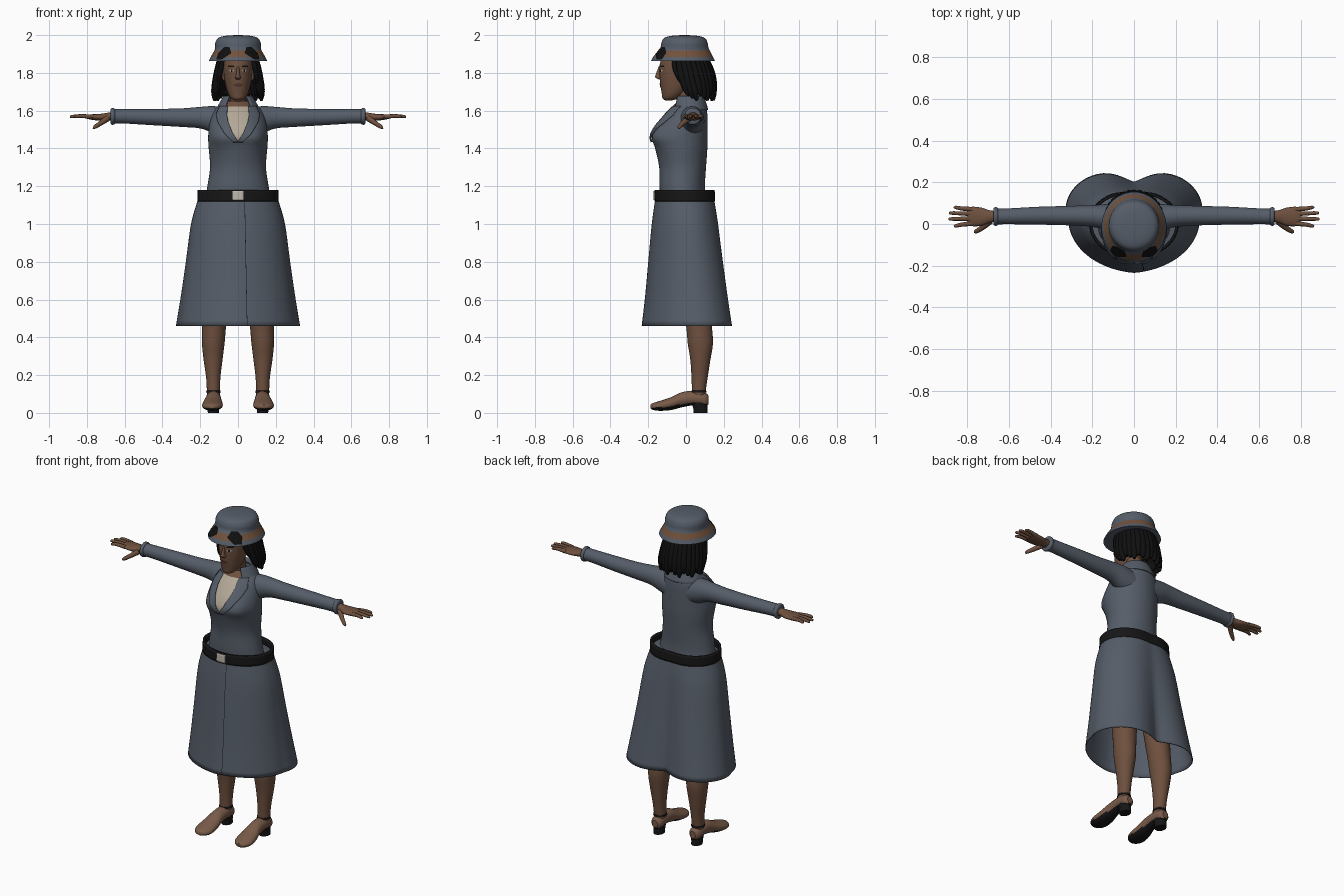
import bpy, bmesh, math
from mathutils import Vector
from mathutils.bvhtree import BVHTree

cube = bpy.data.objects.get("Cube")
if cube:
    bpy.data.objects.remove(cube, do_unlink=True)

X, Y, Z = Vector((1, 0, 0)), Vector((0, 1, 0)), Vector((0, 0, 1))


def material(name, *rgb):
    mat = bpy.data.materials.new(name)
    mat.use_nodes = True
    color = (*rgb, 1)
    mat.diffuse_color = color
    bsdf = mat.node_tree.nodes["Principled BSDF"]
    bsdf.inputs["Base Color"].default_value = color
    bsdf.inputs["Roughness"].default_value = .8
    return mat


WOOL = material("blue grey wool", .092, .11, .14)
SKIN = material("brown skin", .155, .08, .048)
HAIR = material("black hair", .005, .005, .005)
LEATHER = material("black leather", .008, .008, .009)
SHIRT = material("cream shirt", .45, .39, .31)
BUCKLE = material("pale buckle", .5, .46, .4)
BAND = material("brown hat band", .17, .085, .045)
SHOE = material("tan shoe", .19, .105, .066)
LIPS = material("dark lips", .09, .035, .026)
EYE = material("eye white", .4, .37, .33)


def finish(name, bm, mats, rule=None, thick=0, panel=False):
    """Orient faces outward, colour by rule, and make a smooth object."""
    bm.normal_update()
    mid = sum((v.co for v in bm.verts), Vector()) / len(bm.verts)
    facing = sum((-f.normal.y if panel else f.normal.dot(f.calc_center_median() - mid))
                 * f.calc_area() for f in bm.faces)
    if facing < 0:
        bmesh.ops.reverse_faces(bm, faces=bm.faces[:])
        bm.normal_update()
    if rule:
        for f in bm.faces:
            f.material_index = int(rule(f.calc_center_median(), f.normal))
    mesh = bpy.data.meshes.new(name)
    bm.to_mesh(mesh)
    bm.free()
    obj = bpy.data.objects.new(name, mesh)
    bpy.context.collection.objects.link(obj)
    for m in mats:
        mesh.materials.append(m)
    if thick:
        mod = obj.modifiers.new("thickness", "SOLIDIFY")
        mod.thickness, mod.offset = thick, -1
    bpy.ops.object.select_all(action="DESELECT")
    obj.select_set(True)
    bpy.context.view_layer.objects.active = obj
    bpy.ops.object.shade_smooth_by_angle(angle=math.radians(50))
    return obj


def smooth_path(keys, steps):
    """Catmull-Rom interpolation through tuples of numbers."""
    out = []
    for i in range(len(keys) - 1):
        p = [keys[max(0, min(len(keys) - 1, i + k))] for k in (-1, 0, 1, 2)]
        for j in range(steps):
            t = j / steps
            out.append([b + .5 * t * (c - a + t * (2*a - 5*b + 4*c - d + t * (3*(b - c) + d - a)))
                        for a, b, c, d in zip(*p)])
    return out + [list(keys[-1])]


def loft(name, keys, mats, u=X, v=Y, n=32, steps=4, shape=None, rule=None,
         arc=None, caps=True, thick=0, side=1):
    """Skin elliptical rings given as (x, y, z, u radius, v radius)."""
    bm = bmesh.new()
    a0, a1 = [math.radians(a) for a in (arc or (0, 360))]
    count = n + 1 if arc else n
    rows = []
    for x, y, z, ru, rv in smooth_path(keys, steps):
        row = []
        for i in range(count):
            a = a0 + (a1 - a0) * i / n
            m = shape(a, z) if shape else 1
            co = (Vector((x, y, z)) + u * max(ru, .001) * m * math.cos(a)
                  + v * max(rv, .001) * m * math.sin(a))
            co.x *= side
            row.append(bm.verts.new(co))
        rows.append(row)
    for lo, hi in zip(rows, rows[1:]):
        for i in range(n):
            k = (i + 1) % count
            bm.faces.new((lo[i], lo[k], hi[k], hi[i]))
    if caps and not arc:
        bm.faces.new(rows[0])
        bm.faces.new(rows[-1])
    return finish(name, bm, mats, rule, thick)


def tube(name, points, mat, side=1, n=10):
    """Tapered round strand through (x, y, z, radius) points."""
    d = Vector(points[-1][:3]) - Vector(points[0][:3])
    u = d.orthogonal().normalized()
    return loft(name, [(*p, p[3]) for p in points], [mat], u, d.cross(u).normalized(),
                n=n, steps=3, side=side)


def drape(name, target, rows, mat, lift=.003, thick=0, side=1, cols=8, steps=6):
    """Panel laid on the front of target, from rows of (z, x from, x to)."""
    mesh = target.data
    tree = BVHTree.FromPolygons([p.co for p in mesh.vertices],
                                [p.vertices[:] for p in mesh.polygons])
    bm = bmesh.new()
    grid = []
    for (za, a, b), (zb, c, d) in zip(rows, rows[1:]):
        for j in range(steps + 1):
            t = j / steps
            if j == 0 and grid:
                continue
            z, lo, hi = za + (zb - za) * t, a + (c - a) * t, b + (d - b) * t
            line = []
            for i in range(cols + 1):
                p = Vector((side * (lo + (hi - lo) * i / cols), -1, z))
                hit = tree.ray_cast(p, Y)[0]
                if hit is None:
                    hit = tree.find_nearest(Vector((p.x, -.1, z)))[0]
                line.append(bm.verts.new(hit - Y * lift))
            grid.append(line)
    for lo, hi in zip(grid, grid[1:]):
        for i in range(cols):
            bm.faces.new((lo[i], lo[i + 1], hi[i + 1], hi[i]))
    return finish(name, bm, [mat], thick=thick, panel=True)


# Jacket body, with open neckline
def bust(a, z):
    lobes = sum(math.exp(-((math.degrees(a) - c) / 20) ** 2) for c in (235, 305))
    return 1 + .09 * lobes * math.exp(-((z - 1.46) / .06) ** 2)


torso = loft("jacket_body", [
    (0, -.015, 1.12, .175, .12), (0, -.02, 1.2, .162, .12), (0, -.018, 1.3, .148, .124),
    (0, -.025, 1.4, .155, .138), (0, -.033, 1.46, .158, .147), (0, -.022, 1.52, .152, .136),
    (0, 0, 1.58, .137, .113), (0, .015, 1.62, .112, .09), (0, .018, 1.65, .07, .06)],
    [WOOL, SKIN], n=48, steps=6, shape=bust,
    rule=lambda c, n: c.z > 1.615 and abs(c.x) < .06 and c.y < .01)
drape("shirt_front", torso, [(1.622, -.068, .068), (1.56, -.06, .06), (1.48, -.03, .03),
                             (1.43, -.002, .002)], SHIRT)
loft("collar", [(0, .015, 1.655, .064, .062), (0, .015, 1.678, .074, .074),
                (0, .017, 1.65, .093, .087), (0, .018, 1.605, .118, .1)],
     [WOOL], arc=(-52, 232), thick=.006)

# Skirt with soft folds, and belt
def folds(a, z):
    s = math.sin(a)
    if s > 0:
        notch = math.exp(-((math.degrees(a) - 90) / 18) ** 2)
        m = .03 + .17 * abs(math.sin(2 * a)) - .175 * notch
    else:
        m = .03 - .05 * abs(math.sin(2 * a)) - .04 * s ** 4
    return 1 + m * min(1, .25 + 1.12 * (1.13 - min(z, 1.13)))


skirt = loft("skirt", [
    (0, -.005, 1.15, .207, .155), (0, -.005, 1.12, .213, .16), (0, -.004, 1, .244, .178),
    (0, -.002, .8, .266, .199), (0, 0, .62, .286, .218), (0, 0, .46, .305, .237)],
    [WOOL], n=72, shape=folds, caps=False, thick=.005)
drape("skirt_seam", skirt, [(1.12, .034, .037), (.465, .047, .05)], LEATHER,
      lift=.0015, cols=1, steps=16)
loft("skirt_top", [(0, -.005, 1.14, .205, .153), (0, -.005, 1.15, .15, .11)],
     [WOOL], shape=folds)
belt = loft("belt", [(0, -.005, 1.12, .213, .163), (0, -.005, 1.18, .211, .161)],
            [LEATHER], n=72, shape=folds, caps=False, thick=.014)
drape("belt_buckle", belt, [(1.175, -.03, .03), (1.126, -.03, .03)], BUCKLE, .006, .006)

# Head and neck
loft("neck", [(0, .02, 1.58, .05, .05), (0, .005, 1.64, .045, .047),
              (0, -.01, 1.73, .045, .05)], [SKIN])
head = loft("head", [
    (0, -.093, 1.653, .014, .014), (0, -.082, 1.665, .036, .042), (0, -.068, 1.69, .052, .06),
    (0, -.05, 1.73, .065, .085), (0, -.04, 1.78, .074, .1), (0, -.03, 1.84, .079, .11),
    (0, -.02, 1.9, .075, .1)], [SKIN])
loft("nose", [(0, -.136, 1.835, .006, .008), (0, -.147, 1.79, .01, .014),
              (0, -.146, 1.776, .016, .016), (0, -.138, 1.766, .01, .008)], [SKIN], n=12)
drape("mouth", head, [(1.745, -.012, .012), (1.737, -.026, .026), (1.726, -.012, .012)], LIPS)
for s, tag in ((1, "left"), (-1, "right")):
    drape(tag + "_eye", head, [(1.818, .026, .04), (1.812, .02, .047), (1.806, .026, .04)],
          EYE, side=s, steps=2)
    drape(tag + "_pupil", head, [(1.818, .029, .038), (1.806, .029, .038)], HAIR, .005,
          side=s, steps=2, cols=3)
    drape(tag + "_eyebrow", head, [(1.838, .025, .05), (1.83, .014, .056)], HAIR,
          side=s, steps=2)
    loft(tag + "_ear", [(.074, .002, 1.76, .005, .006), (.08, .004, 1.785, .01, .017),
                        (.08, .008, 1.81, .008, .014), (.076, .008, 1.82, .003, .004)],
         [SKIN], n=12, side=s)

# Bobbed hair made of hanging locks over an inner shell
loft("hair_shell", [(0, -.005, 1.9, .1, .12), (0, .01, 1.82, .106, .125),
                    (0, .035, 1.74, .118, .112), (0, .05, 1.685, .122, .098)],
     [HAIR], arc=(-18, 198), thick=.02)


def lock(name, degrees, length, size):
    c, s = math.cos(math.radians(degrees)), math.sin(math.radians(degrees))
    ring = ((.095, .11, -.005, 0), (.11, .122, .012, .4), (.122, .11, .035, .8), (.125, .1, .047, 1))
    pts = [(rx * c, cy + ry * s, 1.88 - length * t, size * w)
           for (rx, ry, cy, t), w in zip(ring, (.7, 1, 1, .35))]
    tube(name, pts, HAIR)


for i in range(19):
    lock("hair_lock", -18 + i * 12, .215 + .012 * (i % 3 - 1), .021)
for angle in (-34, 214):
    lock("front_hair_lock", angle, .15, .014)

# Hat with sloping brim and band
hat = loft("hat", [
    (0, -.016, 1.862, .156, .17), (0, -.015, 1.885, .144, .158), (0, -.011, 1.918, .125, .137),
    (0, -.008, 1.935, .122, .127), (0, -.008, 1.96, .12, .122), (0, -.008, 1.984, .106, .108),
    (0, -.008, 1.996, .07, .072), (0, -.008, 2, .012, .012)],
    [WOOL, BAND], n=48, caps=True, rule=lambda c, n: 1.885 < c.z < 1.918)
for s, tag in ((1, "left"), (-1, "right")):
    drape(tag + "_hat_patch", hat, [(1.936, .045, .075), (1.905, .035, .105),
                                    (1.872, .085, .115)], HAIR, .004, side=s)

# Everything that comes in pairs
for s, tag in ((1, "left"), (-1, "right")):
    drape(tag + "_lapel", torso, [(1.625, .056, .098), (1.58, .06, .118), (1.54, .052, .108),
                                  (1.48, .027, .072), (1.432, -.002, .026)],
          WOOL, .012, .009, side=s)
    loft(tag + "_sleeve", [
        (.06, .03, 1.535, .07, .08), (.13, .033, 1.552, .063, .072), (.2, .038, 1.563, .052, .057),
        (.3, .04, 1.563, .047, .049), (.45, .04, 1.566, .043, .043), (.6, .037, 1.57, .038, .038),
        (.66, .036, 1.57, .038, .038)], [WOOL], Y, Z, side=s)
    loft(tag + "_cuff", [(.652, .036, 1.57, .039, .039), (.658, .036, 1.57, .044, .044),
                         (.67, .036, 1.57, .044, .044), (.675, .036, 1.57, .036, .036)],
         [WOOL], Y, Z, side=s, steps=2)
    loft(tag + "_palm", [
        (.65, .036, 1.57, .027, .024), (.69, .036, 1.568, .029, .021), (.73, .035, 1.565, .043, .018),
        (.77, .036, 1.566, .047, .015), (.8, .038, 1.567, .042, .01)], [SKIN], Y, Z, 20, side=s)
    for y, tip_y, tip_x in ((.07, .08, .865), (.049, .053, .888), (.026, .024, .89), (.003, -.01, .865)):
        tube(tag + "_finger", [(.775, y, 1.567, .012), (.83, (y + tip_y) / 2, 1.572, .01),
                               (tip_x - .008, tip_y, 1.569, .008), (tip_x, tip_y, 1.568, .003)],
             SKIN, s)
    tube(tag + "_thumb", [(.69, .015, 1.56, .017), (.725, -.015, 1.535, .013),
                          (.757, -.036, 1.514, .01), (.767, -.04, 1.506, .003)], SKIN, s)
    loft(tag + "_leg", [
        (.1, .02, 1, .088, .09), (.118, .055, .62, .072, .075), (.127, .07, .45, .063, .068),
        (.131, .076, .37, .06, .067), (.132, .076, .28, .05, .053), (.131, .072, .19, .038, .043),
        (.13, .068, .12, .035, .037), (.13, .065, .07, .034, .036)], [SKIN], side=s)
    loft(tag + "_shoe", [
        (.13, .12, .068, .018, .022), (.13, .1, .07, .035, .037), (.13, .04, .078, .039, .038),
        (.131, -.02, .07, .041, .04), (.134, -.08, .049, .052, .034), (.136, -.14, .037, .054, .026),
        (.137, -.175, .034, .036, .018), (.137, -.188, .034, .015, .01)],
        [SHOE, LEATHER], X, Z, 28, side=s, rule=lambda c, n: n.z < -.55)
    loft(tag + "_shoe_heel", [(.13, .078, 0, .03, .037), (.13, .076, .025, .031, .038),
                              (.13, .072, .055, .034, .042)], [LEATHER], side=s)
    loft(tag + "_ankle_strap", [(.13, .067, .108, .039, .041), (.13, .068, .118, .037, .039)],
         [LEATHER], caps=False, thick=.004, side=s)
